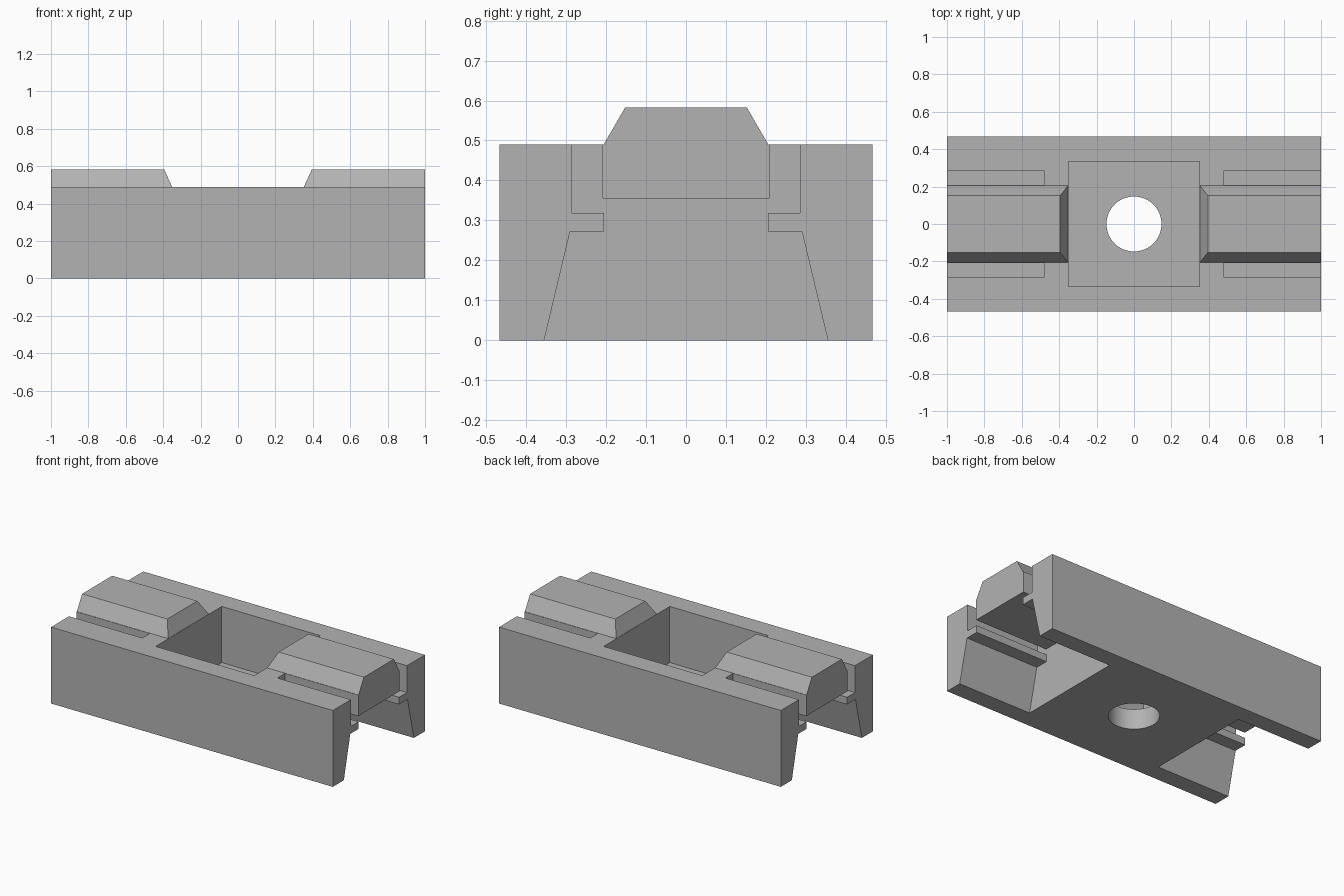
import bpy, bmesh
from mathutils import Vector

cube = bpy.data.objects.get("Cube")
if cube:
    bpy.data.objects.remove(cube)

grey = bpy.data.materials.new("plain grey")
grey.use_nodes = True
grey.diffuse_color = (0.45, 0.45, 0.45, 1)
grey.node_tree.nodes["Principled BSDF"].inputs["Base Color"].default_value = grey.diffuse_color


def finish(name, bm):
    bmesh.ops.recalc_face_normals(bm, faces=bm.faces)
    mesh = bpy.data.meshes.new(name)
    bm.to_mesh(mesh)
    bm.free()
    mesh.materials.append(grey)
    obj = bpy.data.objects.new(name, mesh)
    bpy.context.collection.objects.link(obj)
    return obj


def box(name, x, y, z0, z1):
    bm = bmesh.new()
    bmesh.ops.create_cube(bm, size=1)
    for v in bm.verts:
        v.co = (v.co.x * 2 * x, v.co.y * 2 * y, z0 if v.co.z < 0 else z1)
    return finish(name, bm)


def prism(name, profile, x0, x1):
    """Extrude a (y, z) profile along x."""
    bm = bmesh.new()
    face = bm.faces.new([bm.verts.new((x0, y, z)) for y, z in profile])
    new = bmesh.ops.extrude_face_region(bm, geom=[face])["geom"]
    bmesh.ops.translate(bm, vec=Vector((x1 - x0, 0, 0)),
                        verts=[v for v in new if isinstance(v, bmesh.types.BMVert)])
    return finish(name, bm)


def combine(target, tool, operation):
    mod = target.modifiers.new("combine", 'BOOLEAN')
    mod.operation = operation
    mod.solver = 'EXACT'
    mod.object = tool
    tool.hide_render = True
    graph = bpy.context.evaluated_depsgraph_get()
    mesh = bpy.data.meshes.new_from_object(target.evaluated_get(graph))
    target.modifiers.clear()
    target.data = mesh
    bpy.data.objects.remove(tool)


def tongue(side):
    """Raised rail with bevelled sides and a bevelled inner end."""
    bm = bmesh.new()
    for z, y, inner in ((0.42, 0.206, 0.352), (0.49, 0.206, 0.352), (0.583, 0.152, 0.395)):
        for x in (inner, 1.1):
            for s in (-1, 1):
                bm.verts.new((side * x, s * y, z))
    bmesh.ops.convex_hull(bm, input=bm.verts[:])
    bmesh.ops.dissolve_limit(bm, angle_limit=0.01, verts=bm.verts[:], edges=bm.edges[:])
    return finish("rail", bm)


# Main block with a rail at each end, trimmed flush
body = box("clamp_block", 1.05, 0.467, 0, 0.49)
for side in (-1, 1):
    combine(body, tongue(side), 'UNION')
combine(body, box("trim", 1, 0.8, -0.2, 0.8), 'INTERSECT')

# Flared end channels, with side slots above the small ledges
half = [(0.367, -0.05), (0.29, 0.272), (0.205, 0.272), (0.205, 0.318),
        (0.285, 0.318), (0.285, 0.65), (0.209, 0.65), (0.209, 0.355)]
channel = half + [(-y, z) for y, z in reversed(half)]
for side in (-1, 1):
    combine(body, prism("channel_cutter", channel, side * 0.48, side * 1.15), 'DIFFERENCE')

# Central pocket
combine(body, box("pocket_cutter", 0.35, 0.335, 0.13, 0.7), 'DIFFERENCE')

# Round hole through the pocket floor
bm = bmesh.new()
bmesh.ops.create_cone(bm, cap_ends=True, segments=64, radius1=0.147, radius2=0.147, depth=0.6)
combine(body, finish("hole_cutter", bm), 'DIFFERENCE')

bpy.context.view_layer.objects.active = body
body.select_set(True)
bpy.ops.object.shade_smooth_by_angle(angle=0.4)
